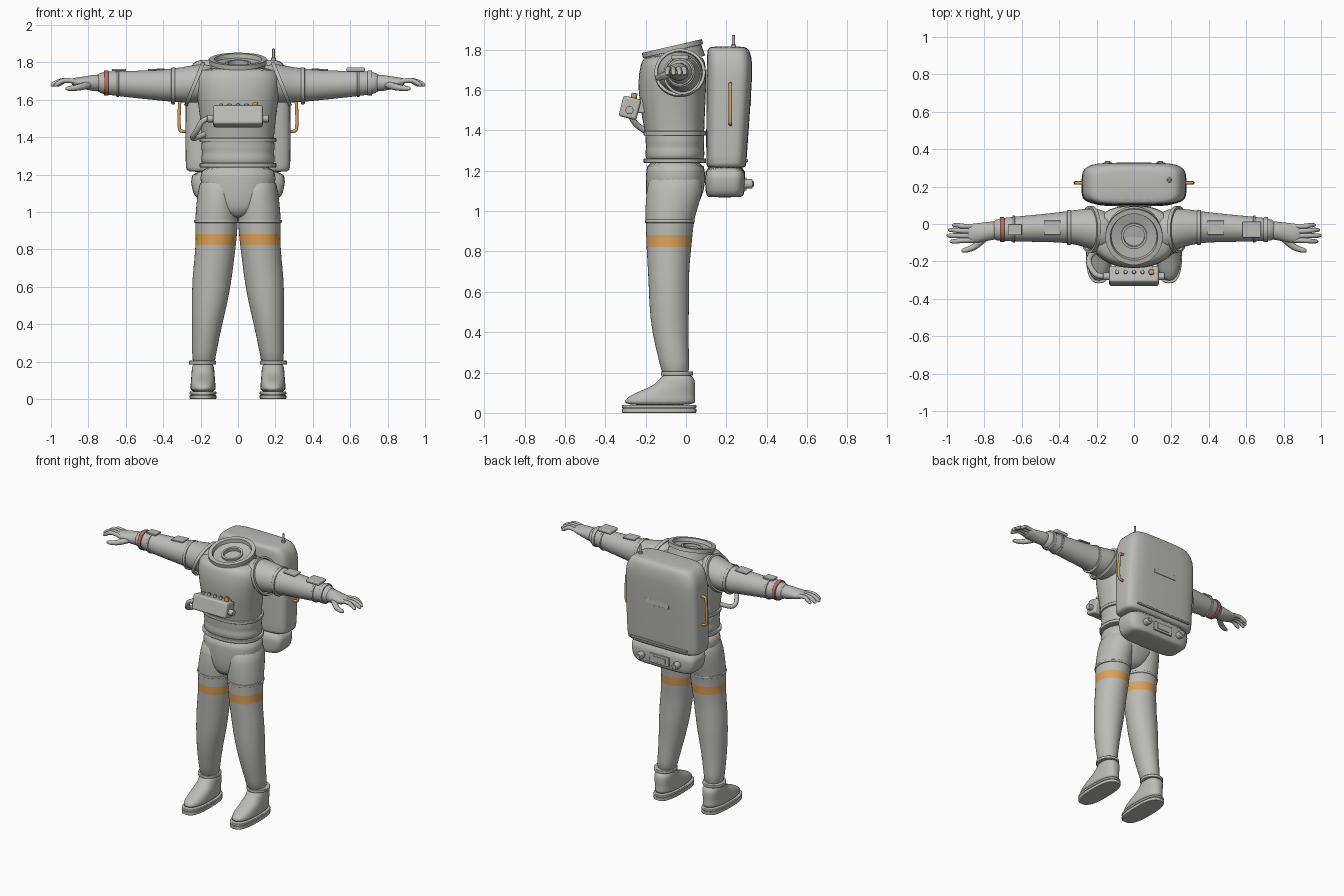
import bpy, bmesh, math
from mathutils import Vector

if "Cube" in bpy.data.objects:
    bpy.data.objects.remove(bpy.data.objects["Cube"])


def material(name, rgb):
    m = bpy.data.materials.new(name)
    m.diffuse_color = (*rgb, 1)
    m.use_nodes = True
    m.node_tree.nodes["Principled BSDF"].inputs["Base Color"].default_value = m.diffuse_color
    return m


GREY = material("suit grey", (0.50, 0.50, 0.475))
ORANGE = material("safety orange", (0.72, 0.36, 0.10))
RED = material("wrist red", (0.50, 0.15, 0.12))


def finish(ob, mat, bevel=0, sub=0, angle=35):
    ob.data.materials.append(mat)
    if bevel:
        b = ob.modifiers.new("bevel", 'BEVEL')
        b.width, b.segments, b.limit_method = bevel, 3, 'ANGLE'
    if sub:
        ob.modifiers.new("smooth", 'SUBSURF').levels = sub
        ob.modifiers["smooth"].render_levels = sub
    bpy.ops.object.select_all(action='DESELECT')
    ob.select_set(True)
    bpy.context.view_layer.objects.active = ob
    bpy.ops.object.shade_smooth_by_angle(angle=math.radians(angle))
    return ob


def from_bmesh(name, bm):
    bmesh.ops.recalc_face_normals(bm, faces=bm.faces)
    me = bpy.data.meshes.new(name)
    bm.to_mesh(me)
    bm.free()
    ob = bpy.data.objects.new(name, me)
    bpy.context.collection.objects.link(ob)
    return ob


def loft(name, axis, sections, mat=GREY, n=28, power=2.0, sub=1, bevel=0, s=1, band=None):
    """Skin over rings (position, centre a, centre b, radius a, radius b) along z or x."""
    bm = bmesh.new()
    rings = []
    for p, ca, cb, ra, rb in sections:
        ring = []
        for i in range(n):
            t = 2 * math.pi * i / n
            c, d = math.cos(t), math.sin(t)
            a = ca + ra * math.copysign(abs(c) ** (2 / power), c)
            b = cb + rb * math.copysign(abs(d) ** (2 / power), d)
            co = (a, b, p) if axis == 'z' else (p, a, b)
            ring.append(bm.verts.new((co[0] * s, co[1], co[2])))
        rings.append(ring)
    for k, (r, q) in enumerate(zip(rings, rings[1:])):
        for i in range(n):
            f = bm.faces.new((r[i], r[(i + 1) % n], q[(i + 1) % n], q[i]))
            if band == k:
                f.material_index = 1
    bm.faces.new(rings[0])
    bm.faces.new(rings[-1])
    ob = finish(from_bmesh(name, bm), mat, bevel, sub, 60 if sub else 35)
    if band is not None:
        ob.data.materials.append(ORANGE)
    return ob


def cuff(name, axis, p, w, ca, cb, ra, rb, mat=GREY, s=1, power=2.0):
    return loft(name, axis, [(p - w / 2, ca, cb, ra, rb), (p + w / 2, ca, cb, ra, rb)],
                mat, 40, power, 0, 0.004, s)


def lathe(name, profile, loc, rot, n=48):
    bm = bmesh.new()
    vs = [bm.verts.new((r, 0, z)) for r, z in profile]
    es = [bm.edges.new(e) for e in zip(vs, vs[1:])]
    bmesh.ops.spin(bm, geom=vs + es, cent=(0, 0, 0), axis=(0, 0, 1), angle=2 * math.pi, steps=n)
    bmesh.ops.remove_doubles(bm, verts=bm.verts, dist=1e-5)
    ob = from_bmesh(name, bm)
    ob.location, ob.rotation_euler = loc, rot
    return finish(ob, GREY)


def box(name, loc, size, mat=GREY, rot=(0, 0, 0), bevel=0.008):
    bm = bmesh.new()
    bmesh.ops.create_cube(bm, size=1)
    bmesh.ops.scale(bm, vec=size, verts=bm.verts)
    ob = from_bmesh(name, bm)
    ob.location, ob.rotation_euler = loc, rot
    return finish(ob, mat, min(bevel, min(size) * 0.3))


def rod(name, a, b, r, mat=GREY):
    a, b = Vector(a), Vector(b)
    bm = bmesh.new()
    bmesh.ops.create_cone(bm, cap_ends=True, segments=20, radius1=r, radius2=r, depth=(b - a).length)
    ob = from_bmesh(name, bm)
    ob.location = (a + b) / 2
    ob.rotation_euler = (b - a).to_track_quat('Z', 'Y').to_euler()
    return finish(ob, mat, r * 0.2)


def tube(name, pts, r, mat=GREY, taper=None):
    cu = bpy.data.curves.new(name, 'CURVE')
    cu.dimensions, cu.bevel_depth, cu.bevel_resolution, cu.use_fill_caps = '3D', r, 3, True
    sp = cu.splines.new('NURBS')
    sp.points.add(len(pts) - 1)
    for i, p in enumerate(pts):
        sp.points[i].co = (*p, 1)
        sp.points[i].radius = taper[i] if taper else 1
    sp.use_endpoint_u, sp.order_u, sp.resolution_u = True, 3, 6
    ob = bpy.data.objects.new(name, cu)
    bpy.context.collection.objects.link(ob)
    bpy.ops.object.select_all(action='DESELECT')
    ob.select_set(True)
    bpy.context.view_layer.objects.active = ob
    bpy.ops.object.convert(target='MESH')
    return finish(bpy.context.object, mat, angle=50)


# Torso, waist bellows and pelvis
loft("torso", 'z', [
    (1.24, 0, -.055, .19, .142), (1.27, 0, -.055, .196, .146), (1.295, 0, -.055, .199, .148),
    (1.315, 0, -.055, .19, .142), (1.345, 0, -.055, .2, .148), (1.375, 0, -.055, .192, .145),
    (1.45, 0, -.062, .197, .155), (1.6, 0, -.07, .217, .17), (1.69, 0, -.066, .232, .168),
    (1.745, 0, -.063, .222, .157), (1.775, 0, -.06, .18, .14)], power=2.3)
loft("pelvis", 'z', [
    (1.255, 0, -.055, .192, .143), (1.19, 0, -.05, .206, .148), (1.1, 0, -.053, .195, .147),
    (1.02, 0, -.07, .13, .125), (.965, 0, -.08, .05, .09)], power=2.3)
for nm, z in (("chest_ring", 1.385), ("belt_ring", 1.25)):
    cuff(nm, 'z', z, .022, 0, -.055, .205, .155, power=2.3)

# Tilted neck ring with sunken dish
lathe("neck_ring", [(.15, -.07), (.143, -.013), (.153, -.012), (.153, .013), (.127, .013), (.122, -.01),
                    (.07, -.018), (.07, -.006), (.056, -.006), (.056, -.03), (0, -.03)],
      (0, -.067, 1.805), (math.radians(13), 0, 0))

for s, side in ((-1, "right"), (1, "left")):
    # Legs with orange thigh band
    loft(side + "_leg", 'z', [
        (1.2, .1, -.05, .1, .13), (1.1, .105, -.055, .112, .142), (1.0, .113, -.075, .114, .128),
        (.95, .115, -.08, .115, .12), (.877, .116, -.083, .111, .115), (.835, .118, -.084, .109, .113),
        (.72, .13, -.087, .106, .103), (.66, .137, -.085, .106, .102), (.62, .141, -.085, .103, .1),
        (.55, .148, -.083, .1, .1), (.4, .165, -.08, .081, .091), (.25, .181, -.057, .065, .074),
        (.17, .185, -.05, .06, .067)], s=s, band=4)
    cuff(side + "_thigh_ring", 'z', .95, .016, .115, -.08, .119, .123, s=s)
    cuff(side + "_ankle_ring", 'z', .195, .02, .19, -.045, .073, .08, s=s)
    # Boots
    loft(side + "_boot", 'z', [
        (.036, .187, -.13, .066, .175), (.06, .187, -.13, .068, .178), (.085, .187, -.118, .066, .162),
        (.11, .187, -.09, .064, .135), (.135, .187, -.058, .062, .104), (.165, .187, -.044, .06, .087),
        (.195, .187, -.045, .055, .072)], power=2.4, s=s)
    for nm, z, w, g in (("sole", .011, .022, 0), ("sole_groove", .02, .02, -.006), ("welt", .032, .016, 0)):
        cuff(f"{side}_{nm}", 'z', z, w, .187, -.133, .071 + g, .184 + g, s=s, power=2.7)

    # Arms, shoulder bearing and cuffs
    loft(side + "_arm", 'x', [
        (.1, -.045, 1.69, .09, .085), (.18, -.035, 1.69, .117, .106), (.25, -.022, 1.684, .107, .1),
        (.34, -.015, 1.677, .086, .09), (.45, -.02, 1.679, .077, .08), (.58, -.025, 1.683, .07, .071),
        (.66, -.028, 1.688, .065, .066), (.72, -.03, 1.69, .06, .06), (.76, -.034, 1.69, .052, .048)], s=s)
    lathe(side + "_shoulder_bearing", [(.112, -.01), (.126, -.01), (.126, .01), (.112, .01), (.112, -.01)],
          (s * .232, -.03, 1.685), (0, s * math.radians(68), 0))
    cuff(side + "_arm_ring", 'x', .347, .02, -.018, 1.675, .094, .099, s=s)
    cuff(side + "_forearm_ring", 'x', .643, .014, -.027, 1.687, .072, .073, s=s)
    cuff(side + "_wrist_band", 'x', .705, .025, -.03, 1.69, .067, .068, RED if s < 0 else GREY, s=s)
    box(side + "_upper_arm_patch", (s * .437, -.02, 1.762), (.09, .075, .008), rot=(0, s * .05, 0))

    # Gloves
    loft(side + "_palm", 'x', [
        (.72, -.033, 1.69, .05, .048), (.77, -.037, 1.69, .05, .045), (.81, -.045, 1.69, .053, .037),
        (.86, -.05, 1.694, .053, .026), (.895, -.05, 1.697, .048, .018)], n=20, s=s)
    for i, (y0, y1, tip) in enumerate(((-.013, -.006, .97), (-.038, -.032, .992),
                                       (-.063, -.062, 1.0), (-.087, -.093, .982))):
        tube(f"{side}_finger_{i + 1}", [(s * .86, y0, 1.697), (s * .92, y0, 1.708),
             (s * (tip - .03), y1, 1.695), (s * (tip - .005), y1, 1.678), (s * tip, y1, 1.674)],
             .0135, taper=(1, 1, .95, .8, .4))
    tube(side + "_thumb", [(s * .79, -.065, 1.685), (s * .84, -.115, 1.668), (s * .88, -.135, 1.662),
         (s * .915, -.143, 1.66), (s * .922, -.144, 1.66)], .017, taper=(1.2, 1.1, .9, .75, .35))

    # Backpack handles and control knobs
    tube(side + "_handle", [(s * .27, .22, 1.63), (s * .305, .22, 1.63), (s * .31, .22, 1.615),
         (s * .315, .22, 1.53), (s * .315, .22, 1.445), (s * .305, .22, 1.43), (s * .27, .22, 1.43)],
         .009, ORANGE)
    rod(side + "_pack_knob", (s * .14, .27, 1.135), (s * .14, .33, 1.135), .024)
    rod(side + "_pack_knob_cap", (s * .14, .32, 1.135), (s * .14, .336, 1.135), .014)
    # Chest box end knobs
    rod(side + "_box_knob", (s * .12, -.28, 1.5), (s * .165, -.28, 1.5), .02)

# Forearm devices
box("left_forearm_device", (.63, -.03, 1.762), (.1, .085, .022))
box("right_forearm_patch", (-.637, -.03, 1.76), (.075, .06, .012))

# Backpack
loft("backpack", 'z', [
    (1.212, 0, .2, .258, .088), (1.222, 0, .2, .276, .098), (1.25, 0, .2, .281, .1), (1.45, 0, .207, .281, .107),
    (1.66, 0, .215, .28, .113), (1.735, 0, .216, .273, .113), (1.785, 0, .212, .25, .107),
    (1.808, 0, .208, .225, .098), (1.816, 0, .205, .19, .08)], n=48, power=4.5)
loft("backpack_base", 'z', [
    (1.068, 0, .192, .19, .075), (1.073, 0, .193, .22, .09), (1.1, 0, .194, .242, .098),
    (1.16, 0, .194, .252, .1), (1.235, 0, .194, .255, .1)], n=48, power=4.5)
box("pack_strip", (0, .302, 1.25), (.44, .012, .014))
box("pack_panel", (0, .295, 1.135), (.15, .012, .065))
box("pack_screen", (0, .302, 1.135), (.1, .006, .035))
box("pack_label_plate", (0, .3185, 1.54), (.18, .006, .035), rot=(.03, 0, 0))
rod("antenna_base", (.19, .235, 1.795), (.19, .235, 1.825), .013)
rod("antenna", (.19, .235, 1.81), (.19, .235, 1.873), .007)

# Chest control box, switches and hose
TILT = math.radians(-14)
box("chest_box", (0, -.278, 1.512), (.265, .09, .105), rot=(TILT, 0, 0), bevel=.012)
box("chest_box_mount", (0, -.23, 1.52), (.2, .07, .07))
for i, x in enumerate((-.09, -.045, 0, .045)):
    rod(f"switch_{i + 1}", (x, -.26, 1.55), (x, -.255, 1.578), .01)
rod("orange_switch", (.093, -.26, 1.55), (.093, -.255, 1.585), .015, ORANGE)
tube("chest_hose", [(-.155, -.28, 1.5), (-.19, -.28, 1.495), (-.215, -.26, 1.44), (-.245, -.21, 1.4),
                    (-.235, -.16, 1.39), (-.17, -.12, 1.42)], .015)
